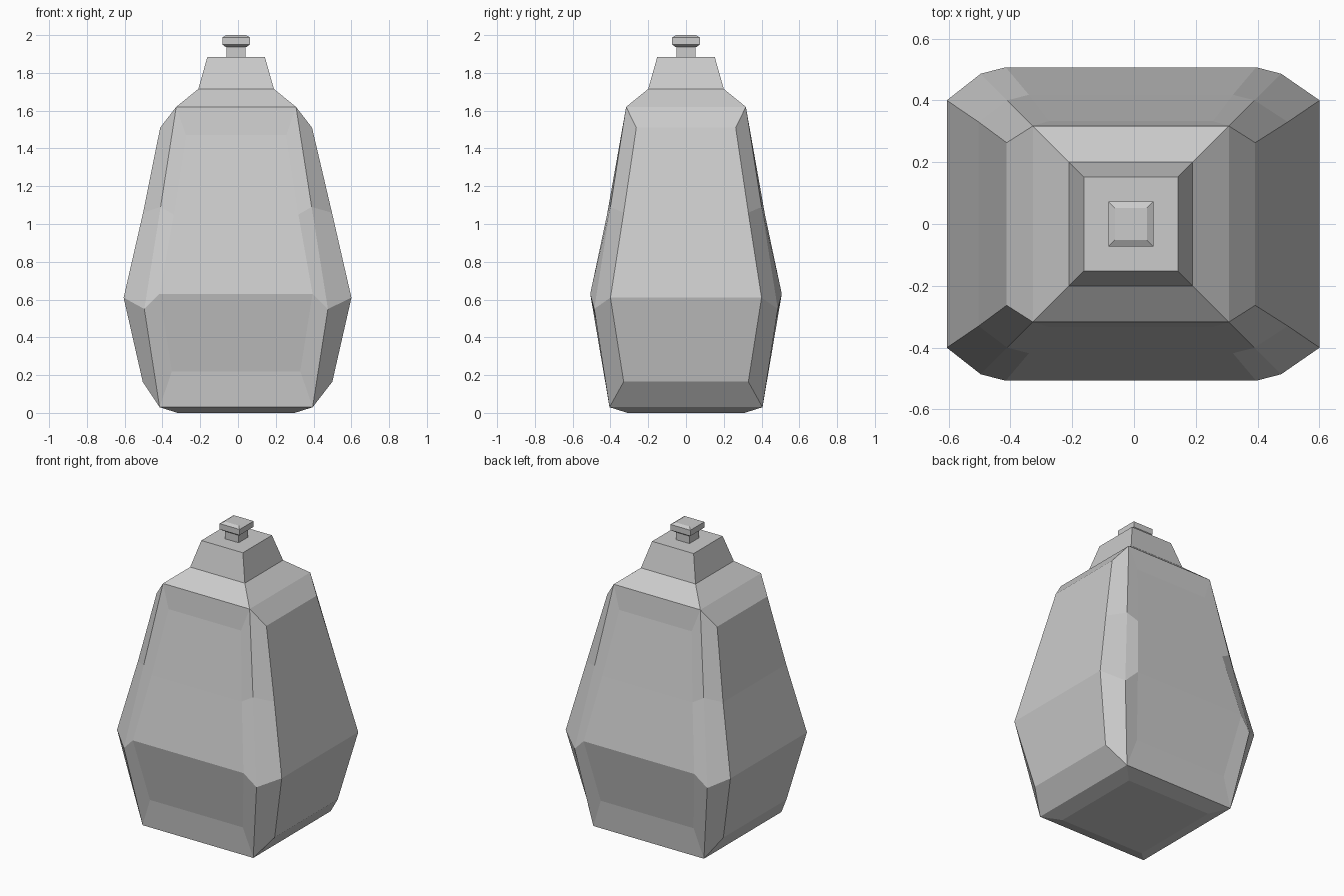
import bpy
import bmesh

cube = bpy.data.objects.get("Cube")
if cube:
    bpy.data.objects.remove(cube, do_unlink=True)

grey = bpy.data.materials.new("light_grey")
grey.use_nodes = True
color = (0.6, 0.6, 0.6, 1)
grey.diffuse_color = color
grey.node_tree.nodes["Principled BSDF"].inputs["Base Color"].default_value = color

CX = -0.01  # slight sideways offset of the whole core


def finish(name, bm):
    bmesh.ops.remove_doubles(bm, verts=bm.verts, dist=0.0001)
    bmesh.ops.recalc_face_normals(bm, faces=bm.faces)
    mesh = bpy.data.meshes.new(name)
    bm.to_mesh(mesh)
    bm.free()
    mesh.materials.append(grey)
    obj = bpy.data.objects.new(name, mesh)
    bpy.context.collection.objects.link(obj)
    return obj


def square_loft(bm, profile, cap_start=True, cap_end=True):
    """Stack square rings given as (half width, height)."""
    rings = [[bm.verts.new((CX + sx * h, sy * h, z))
              for sx, sy in ((-1, -1), (1, -1), (1, 1), (-1, 1))]
             for h, z in profile]
    for a, b in zip(rings, rings[1:]):
        for i in range(4):
            j = (i + 1) % 4
            bm.faces.new((a[i], a[j], b[j], b[i]))
    if cap_start:
        bm.faces.new(rings[0])
    if cap_end:
        bm.faces.new(rings[-1])


# Body corners: (half width, height)
corners = [(0.405, 0.03), (0.486, 0.55), (0.40, 1.09), (0.317, 1.62)]
# Panels: (outward distance, half width, height)
wide_panel = [(0.502, 0.33, 0.165), (0.603, 0.40, 0.61),
              (0.50, 0.33, 1.06), (0.402, 0.263, 1.51)]
flat_panel = [(0.42, 0.34, 0.22), (0.507, 0.405, 0.63),
              (0.418, 0.33, 1.05), (0.333, 0.265, 1.47)]


def body_side(bm, panel, place):
    """One faceted side: a raised panel framed by strips to the corners."""
    def column(points, side):
        return [bm.verts.new(place(d, side * w, z)) for d, w, z in points]

    edge = [(h, h, z) for h, z in corners]
    columns = [column(edge, -1), column(panel, -1), column(panel, 1), column(edge, 1)]
    for a, b in zip(columns, columns[1:]):
        for i in range(3):
            bm.faces.new((a[i], b[i], b[i + 1], a[i + 1]))
    for row in (0, -1):
        bm.faces.new([c[row] for c in columns])


# Body with wide panels left and right, flatter ones front and back
bm = bmesh.new()
for s in (-1, 1):
    def place_x(d, t, z, s=s):
        return (s * d + (CX if d < 0.49 else CX / 4), t, z)

    def place_y(d, t, z, s=s):
        return (CX + t, s * d, z)

    body_side(bm, wide_panel, place_x)
    body_side(bm, flat_panel, place_y)
# Shallow foot and stepped neck
square_loft(bm, [(0.31, 0), corners[0]], cap_end=False)
square_loft(bm, [corners[-1], (0.2, 1.715), (0.152, 1.885)], cap_start=False)
finish("body", bm)

# Stem
bm = bmesh.new()
square_loft(bm, [(0.05, 1.88), (0.05, 1.95)])
finish("stem", bm)

# Knob with chamfered edges
bm = bmesh.new()
square_loft(bm, [(0.055, 1.937), (0.073, 1.95), (0.073, 1.988), (0.052, 2.0)])
finish("knob", bm)
